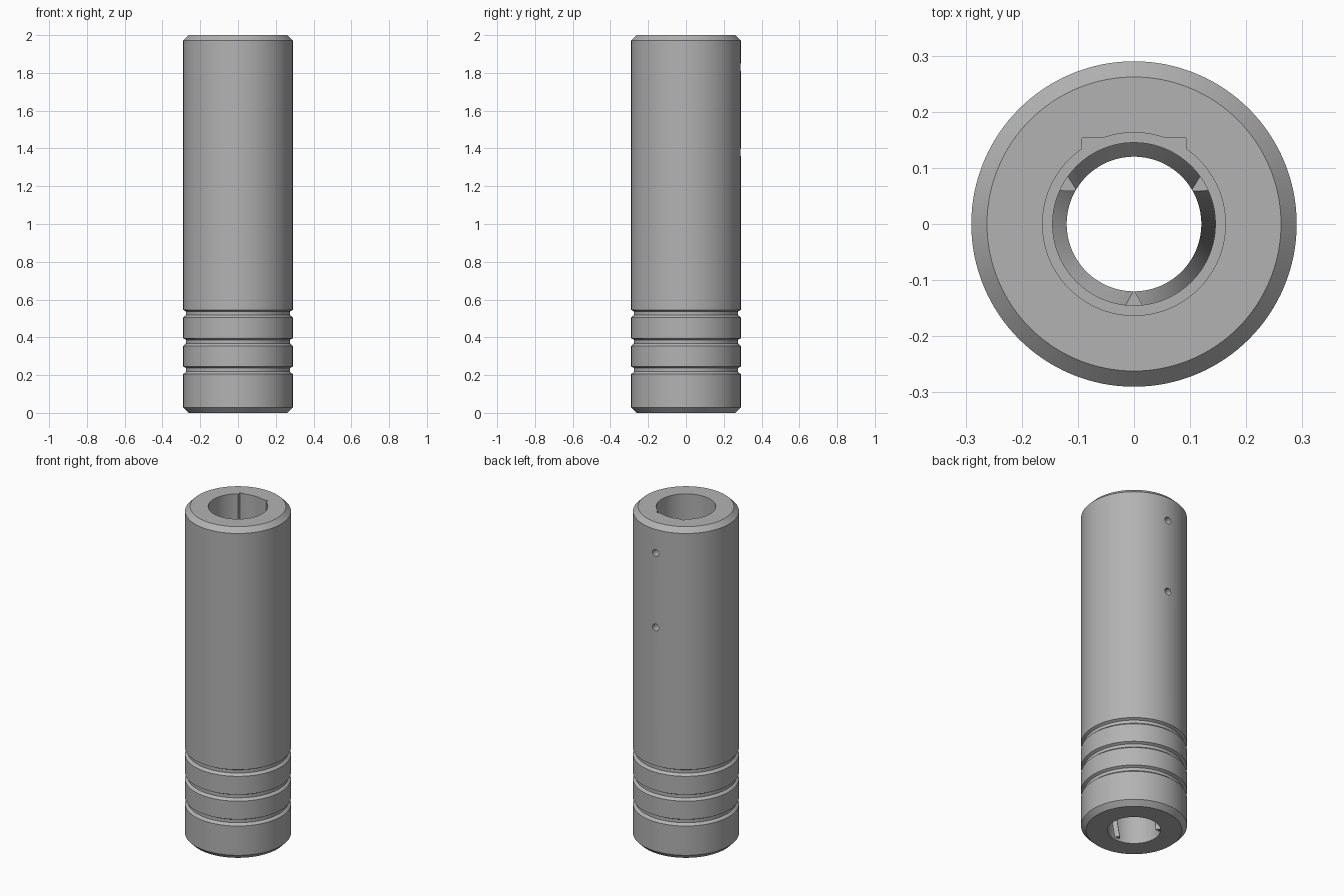
import bpy, bmesh, math
from mathutils import Matrix

cube = bpy.data.objects.get("Cube")
if cube:
    bpy.data.objects.remove(cube, do_unlink=True)

steel = bpy.data.materials.new("machined grey steel")
steel.use_nodes = True
GREY = (0.45, 0.45, 0.45, 1)
steel.diffuse_color = GREY
steel.node_tree.nodes["Principled BSDF"].inputs["Base Color"].default_value = GREY

OUTER, CHAMFER, HEIGHT = 0.29, 0.028, 2.0
SOCKET, BORE, CLEAR, LEDGE = 0.163, 0.145, 0.12, 1.1


def make_object(name, bm):
    bmesh.ops.recalc_face_normals(bm, faces=bm.faces)
    mesh = bpy.data.meshes.new(name)
    bm.to_mesh(mesh)
    bm.free()
    mesh.materials.append(steel)
    obj = bpy.data.objects.new(name, mesh)
    bpy.context.collection.objects.link(obj)
    return obj


def lathe(name, profile, sides=128):
    """Revolve a closed (radius, z) outline about z."""
    bm = bmesh.new()
    rings = []
    for i in range(sides):
        a = math.tau * i / sides
        rings.append([bm.verts.new((r * math.cos(a), r * math.sin(a), z)) for r, z in profile])
    n = len(profile)
    for i, ring in enumerate(rings):
        after = rings[(i + 1) % sides]
        for j in range(n):
            k = (j + 1) % n
            bm.faces.new((ring[j], after[j], after[k], ring[k]))
    return make_object(name, bm)


def cut(target, cutter):
    cutter.hide_render = True
    mod = target.modifiers.new("cut", "BOOLEAN")
    mod.operation, mod.solver, mod.object = "DIFFERENCE", "EXACT", cutter
    bpy.context.view_layer.objects.active = target
    bpy.ops.object.modifier_apply(modifier=mod.name)
    bpy.data.objects.remove(cutter, do_unlink=True)


def smooth(obj):
    bpy.ops.object.select_all(action="DESELECT")
    obj.select_set(True)
    bpy.context.view_layer.objects.active = obj
    bpy.ops.object.shade_smooth_by_angle(angle=math.radians(25))


# Sleeve: chamfered ends, three grooves, stepped bore
outline = [(OUTER - CHAMFER, 0), (OUTER, CHAMFER)]
for z in (0.225, 0.375, 0.525):
    outline += [(OUTER, z - 0.02), (OUTER - 0.015, z - 0.007),
                (OUTER - 0.015, z + 0.012), (OUTER, z + 0.02)]
outline += [(OUTER, HEIGHT - CHAMFER), (OUTER - CHAMFER, HEIGHT),
            (SOCKET, HEIGHT), (SOCKET, LEDGE), (BORE, LEDGE), (BORE, 0)]
sleeve = lathe("sleeve", outline)

# Keyway along the back of the socket
bm = bmesh.new()
bmesh.ops.create_cube(bm, size=1)
key_height = HEIGHT + 0.1 - LEDGE
bmesh.ops.scale(bm, vec=(0.186, 0.103, key_height), verts=bm.verts)
bmesh.ops.translate(bm, vec=(0, 0.1015, LEDGE + key_height / 2), verts=bm.verts)
cut(sleeve, make_object("keyway_cutter", bm))

# Two screw holes through the back wall
for z in (1.83, 1.38):
    bm = bmesh.new()
    place = Matrix.Translation((0, 0.24, z)) @ Matrix.Rotation(math.pi / 2, 4, "X")
    bmesh.ops.create_cone(bm, cap_ends=True, segments=24, radius1=0.021,
                          radius2=0.021, depth=0.2, matrix=place)
    cut(sleeve, make_object("hole_cutter", bm))
smooth(sleeve)


# Three twisted ribs inside the lower bore
def twisted_rib(name, start, steps=48):
    bm = bmesh.new()
    section = [(BORE + 0.003, -0.11), (CLEAR, -0.012), (CLEAR, 0.012), (BORE + 0.003, 0.11)]
    rows = []
    for i in range(steps + 1):
        t = i / steps
        a = start + t * math.tau / 3
        z = 0.015 + t * (LEDGE - 0.02)
        rows.append([bm.verts.new((r * math.cos(a + da), r * math.sin(a + da), z))
                     for r, da in section])
    for low, high in zip(rows, rows[1:]):
        for j in range(4):
            k = (j + 1) % 4
            bm.faces.new((low[j], low[k], high[k], high[j]))
    bm.faces.new(rows[0])
    bm.faces.new(rows[-1])
    smooth(make_object(name, bm))


for i in range(3):
    twisted_rib(f"twisted_rib_{i + 1}", math.radians(30 + 120 * i))
